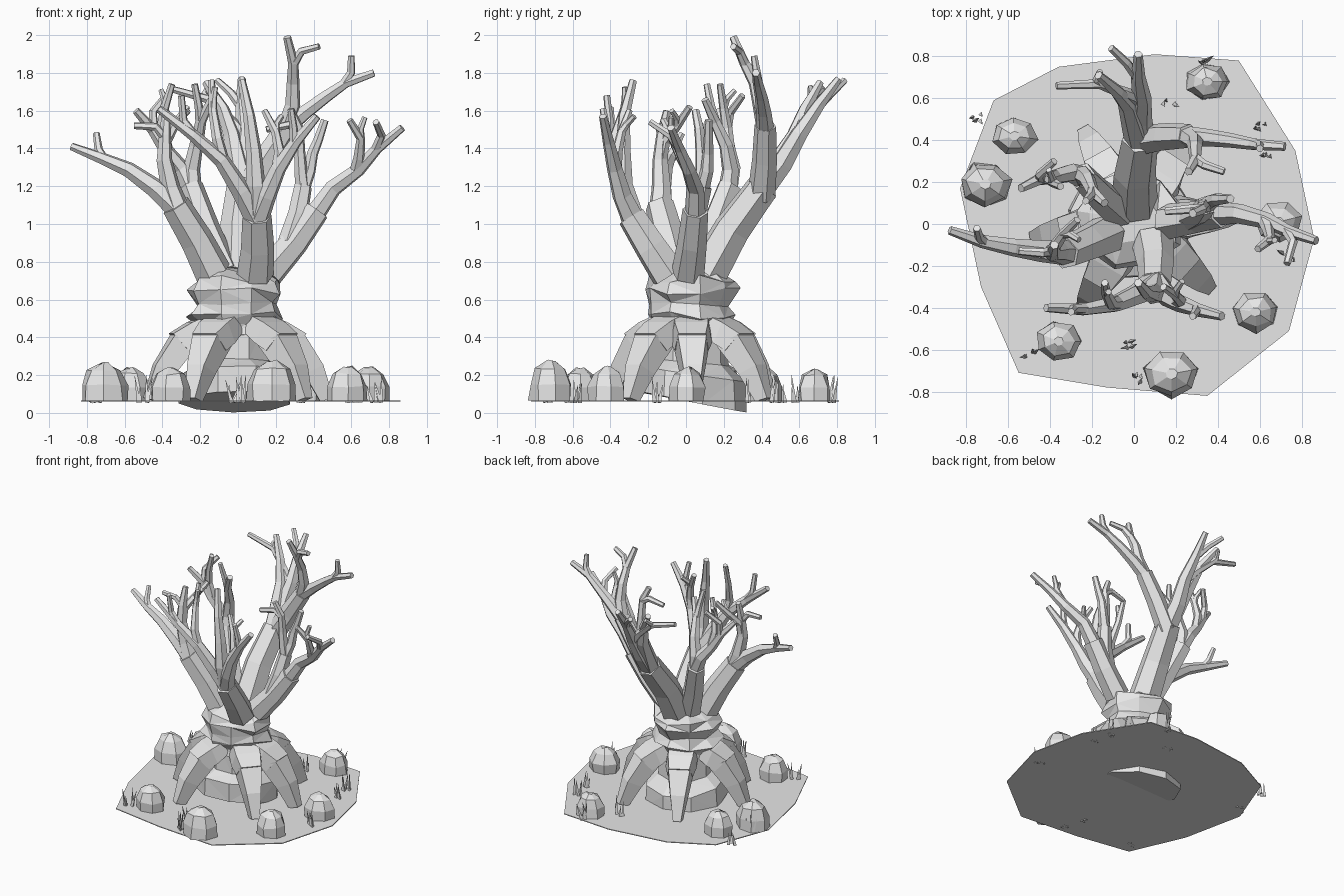
import bpy, bmesh, math, random
from mathutils import Vector

random.seed(4)
cube = bpy.data.objects.get("Cube")
if cube:
    bpy.data.objects.remove(cube, do_unlink=True)

GREY = (0.8, 0.8, 0.8, 1)
mat = bpy.data.materials.new("plain grey")
mat.use_nodes = True
mat.diffuse_color = GREY
mat.node_tree.nodes["Principled BSDF"].inputs["Base Color"].default_value = GREY
GROUND = 0.065


def finish(name, bm):
    bmesh.ops.recalc_face_normals(bm, faces=bm.faces)
    mesh = bpy.data.meshes.new(name)
    bm.to_mesh(mesh)
    bm.free()
    mesh.materials.append(mat)
    obj = bpy.data.objects.new(name, mesh)
    bpy.context.collection.objects.link(obj)


def loft(bm, rings):
    """Skin a stack of equal rings and cap both ends."""
    loops = [[bm.verts.new(p) for p in ring] for ring in rings]
    n = len(loops[0])
    for a, b in zip(loops, loops[1:]):
        for i in range(n):
            j = (i + 1) % n
            bm.faces.new((a[i], a[j], b[j], b[i]))
    bm.faces.new(loops[0])
    bm.faces.new(loops[-1])


def tube(bm, pts, r0, r1, sides=6):
    """Faceted limb through points, tapering from r0 to r1."""
    rings = []
    ref = Vector((0.3, 1, 0.1))
    last = len(pts) - 1
    for i, p in enumerate(pts):
        t = (pts[min(i + 1, last)] - pts[max(i - 1, 0)]).normalized()
        u = (ref - t * ref.dot(t)).normalized()
        v = t.cross(u)
        ref = u
        r = r0 + (r1 - r0) * i / last
        rings.append([p + (u * math.cos(a) + v * math.sin(a)) * r
                      for a in (math.tau * k / sides for k in range(sides))])
    loft(bm, rings)


# Flat ground sheet
bm = bmesh.new()
outline = [(-.36, .75), (-.67, .59), (-.83, .17), (-.73, -.3), (-.55, -.71), (-.13, -.78),
           (.35, -.82), (.74, -.51), (.86, -.07), (.77, .35), (.5, .78), (.1, .81)]
loft(bm, [[(x, y, z) for x, y in outline] for z in (GROUND - 0.006, GROUND)])
finish("ground", bm)


# Trunk: tilted foot below, waisted block above
def trunk_part(name, profile, jitter, sides=9):
    bm = bmesh.new()
    rings = []
    for z, radius, tilt in profile:
        ring = []
        for k in range(sides):
            a = math.tau * (k + 0.3) / sides
            r = radius * (1 + random.uniform(-jitter, jitter))
            y = r * math.sin(a) + 0.025
            ring.append((r * math.cos(a) - 0.015, y,
                         z - tilt * y + random.uniform(-jitter, jitter) * 0.2))
        rings.append(ring)
    loft(bm, rings)
    bmesh.ops.triangulate(bm, faces=[f for f in bm.faces if len(f.verts) == 4])
    finish(name, bm)


trunk_part("trunk_foot", [(.064, .3, .19), (.21, .29, .15), (.27, .2, .1), (.5, .19, 0)], 0.015)
trunk_part("trunk", [(.4, .2, 0), (.475, .2, .06), (.515, .25, .06), (.575, .21, 0),
                     (.645, .245, 0), (.71, .22, 0), (.76, .12, 0)], 0.1)


# Roots: sloping shoulder, square knee, tapered leg
def root_section(angle, reach, z, half, slant, rise):
    out = Vector((math.cos(angle), math.sin(angle), 0))
    side = Vector((-out.y, out.x, 0)) * half
    base = out * reach + Vector((0, 0.02, z))
    step = out * slant + Vector((0, 0, rise))
    return [base - side - step, base + side - step,
            base + side * 0.8 + step, base - side * 0.8 + step]


shoulder = [(.13, .48, .11, -.02, .06), (.24, .425, .11, .02, .055), (.32, .375, .09, .04, .045)]
leg = [(.29, .385, .095, .06, .03), (.4, .23, .065, .05, .025), (.47, .07, .035, .035, .01)]
for degrees in (2, 57, 119, 190, 240, 318):
    bm = bmesh.new()
    for sections in (shoulder, leg):
        loft(bm, [root_section(math.radians(degrees), *s) for s in sections])
    finish("root", bm)


# Limbs: a thick stem that forks into branches, each ending in twigs
def grow(start, heading, tip, steps):
    """Kinked curve that leaves along heading and ends at tip."""
    start, tip = Vector(start), Vector(tip)
    span = tip - start
    bend = (start + tip) / 2 + (heading.normalized() * span.length - span) * 0.3
    pts = []
    for i in range(steps + 1):
        t = i / steps
        p = start.lerp(bend, t).lerp(bend.lerp(tip, t), t)
        if 0 < i < steps:
            p += Vector([random.uniform(-1, 1) for _ in range(3)]) * 0.013
        pts.append(p)
    return pts


def spur(bm, path):
    """Short side shoot below the end of a twig."""
    along = (path[-1] - path[-2]).normalized()
    aside = Vector((random.uniform(-1, 1), random.uniform(-1, 1), 0.7)).normalized()
    start = path[-2]
    tube(bm, [start, start + (along + aside) * 0.03, start + along * 0.04 + aside * 0.09], .022, .015)


def limb(name, base, fork, radius, branches):
    """branches: a tip followed by the tips of its twigs, outermost twig first."""
    bm = bmesh.new()
    base, fork = Vector(base), Vector(fork)
    stem = grow(base, fork - base + Vector((0, 0, 0.06)), fork, 2)
    tube(bm, stem, radius, radius * 0.78)
    heading = stem[-1] - stem[-2]
    for tip, *twigs in branches:
        path = grow(stem[-1] - heading * 0.1, heading, tip, 4)
        tube(bm, path, radius * 0.64, 0.021)
        for i, twig in enumerate(twigs):
            joint = 3 - i
            along = path[joint] - path[joint - 1]
            shoot = grow(path[joint] - along * 0.1, along, twig, 2 + i)
            tube(bm, shoot, 0.027 + 0.009 * i, 0.018)
            if i:
                spur(bm, shoot)
    finish(name, bm)


limb("left_limb", (-.13, -.05, .74), (-.33, -.14, 1.1), .1, [
    [(-.88, -.03, 1.41), (-.75, -.02, 1.48)],
    [(-.38, -.1, 1.6), (-.55, -.13, 1.52), (-.27, .02, 1.62)]])
limb("back_left_limb", (-.07, .06, .74), (-.25, .23, 1.2), .085, [
    [(-.54, .17, 1.6), (-.38, .3, 1.68), (-.35, .18, 1.74)],
    [(-.14, .1, 1.66), (-.23, .11, 1.74)]])
limb("back_limb", (0, .1, .72), (.03, .41, 1.2), .115, [
    [(.02, .81, 1.77), (-.11, .84, 1.76), (-.37, .66, 1.72)],
    [(-.17, .71, 1.75)]])
limb("high_limb", (.03, .4, 1.15), (.26, .42, 1.52), .075, [
    [(.26, .25, 1.99), (.43, .25, 1.94)],
    [(.72, .37, 1.8), (.6, .36, 1.89)]])
limb("right_limb", (.16, .01, .74), (.42, .05, 1.07), .088, [
    [(.87, -.08, 1.51), (.73, -.19, 1.54), (.59, -.12, 1.55)]])
limb("right_upright_limb", (.27, .03, .9), (.345, .09, 1.2), .062, [
    [(.28, .05, 1.6), (.15, .06, 1.5)],
    [(.46, .12, 1.55)]])
limb("front_limb", (.09, -.09, .73), (.1, -.29, 1.04), .1, [
    [(-.42, -.4, 1.61), (-.3, -.42, 1.68), (-.14, -.28, 1.76)],
    [(.02, -.28, 1.76)],
    [(.42, -.44, 1.57), (.28, -.44, 1.61), (.14, -.3, 1.6)]])

# Rocks: faceted domes (x, y, half width)
for x, y, w in [(.35, .68, .108), (-.57, .42, .113), (-.71, .19, .13), (-.36, -.56, .113),
                (.18, -.715, .138), (.58, -.42, .118), (.69, .01, .115)]:
    bm = bmesh.new()
    turn = random.uniform(0, 3)
    rings = []
    for level, size in ((0, .97), (.42, .97), (.83, .7), (1, .22)):
        ring = []
        for k in range(7):
            a = turn + math.tau * k / 7
            s = w * size * random.uniform(0.9, 1.06)
            lift = w * level * random.uniform(1.42, 1.58)
            ring.append((x + s * math.cos(a), y + s * 0.87 * math.sin(a), GROUND + lift))
        rings.append(ring)
    loft(bm, rings)
    finish("rock", bm)

# Grass tufts: thin three-sided spikes
for x, y in [(.33, .77), (-.75, .51), (-.75, .27), (-.5, -.62), (-.04, -.58), (.03, -.73),
             (.17, .58), (.6, .46), (.64, .33), (.74, -.15)]:
    bm = bmesh.new()
    for _ in range(4):
        foot = Vector((x + random.uniform(-.03, .03), y + random.uniform(-.02, .02), GROUND - .01))
        lean = Vector((random.uniform(-.035, .035), random.uniform(-.025, .025), random.uniform(.08, .15)))
        tube(bm, [foot, foot + lean / 2, foot + lean], .013, .001, 3)
    finish("grass_tuft", bm)
